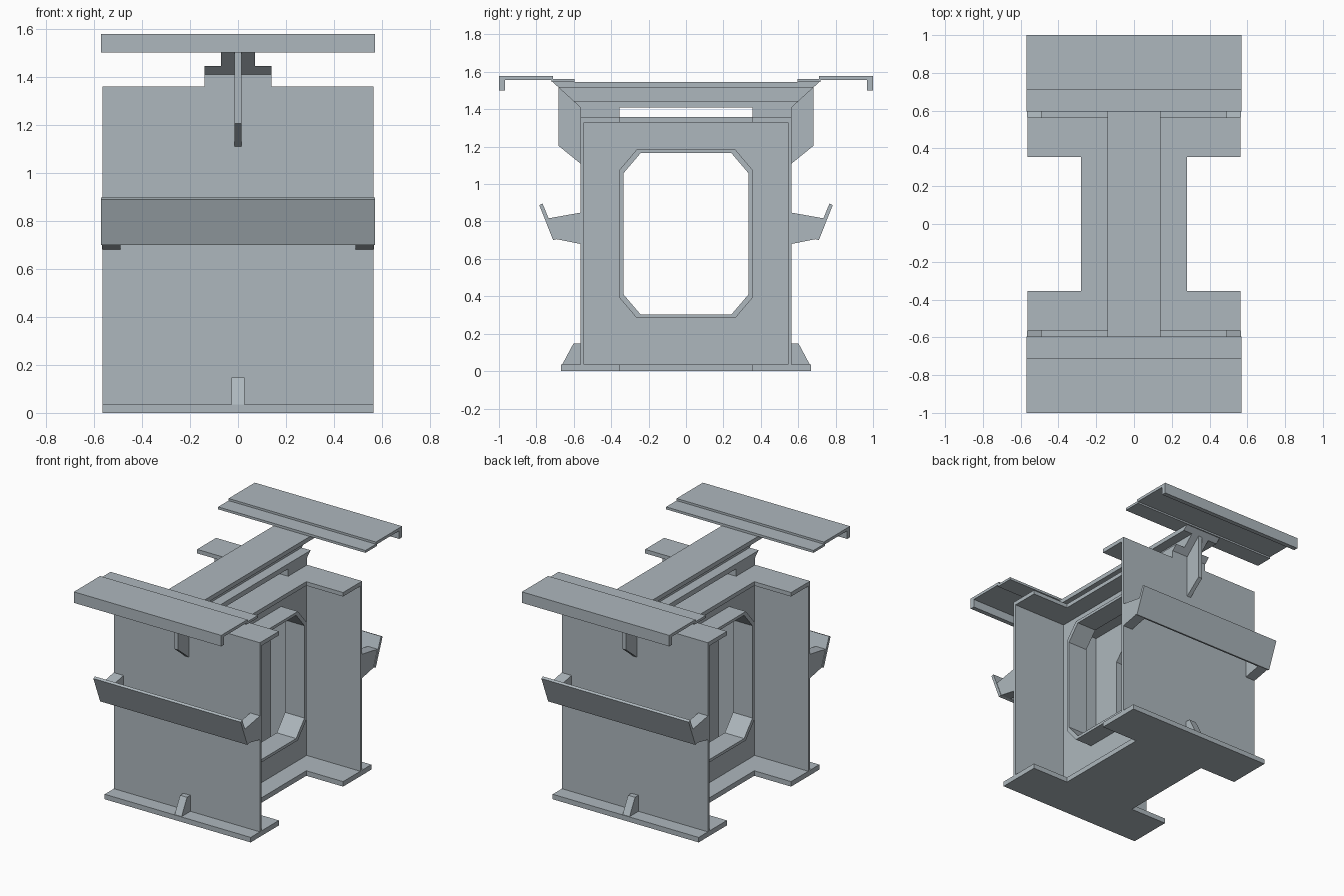
import bpy, bmesh

if "Cube" in bpy.data.objects:
    bpy.data.objects.remove(bpy.data.objects["Cube"])

mat = bpy.data.materials.new("blue_grey_steel")
mat.diffuse_color = (0.42, 0.475, 0.51, 1)
mat.use_nodes = True
mat.node_tree.nodes["Principled BSDF"].inputs["Base Color"].default_value = mat.diffuse_color


def finish(name, bm, mirror=(False, False, False)):
    bmesh.ops.remove_doubles(bm, verts=bm.verts[:], dist=1e-5)
    bmesh.ops.recalc_face_normals(bm, faces=bm.faces[:])
    me = bpy.data.meshes.new(name)
    bm.to_mesh(me)
    bm.free()
    me.materials.append(mat)
    ob = bpy.data.objects.new(name, me)
    bpy.context.collection.objects.link(ob)
    if any(mirror):
        m = ob.modifiers.new("mirror", 'MIRROR')
        m.use_axis = mirror
        m.use_mirror_merge = False
    return ob


def prism(name, pts, axis, lo, hi, mirror=(False, True, False)):
    """Extrude a profile: axis x takes (y, z), y takes (x, z), z takes (x, y)."""
    put = {'x': lambda p, d: (d, p[0], p[1]),
           'y': lambda p, d: (p[0], d, p[1]),
           'z': lambda p, d: (p[0], p[1], d)}[axis]
    bm = bmesh.new()
    a = [bm.verts.new(put(p, lo)) for p in pts]
    b = [bm.verts.new(put(p, hi)) for p in pts]
    bm.faces.new(a)
    bm.faces.new(b)
    for i in range(len(pts)):
        j = (i + 1) % len(pts)
        bm.faces.new((a[i], a[j], b[j], b[i]))
    return finish(name, bm, mirror)


def box(name, x0, x1, y0, y1, z0, z1, mirror=(False, True, False)):
    return prism(name, [(x0, y0), (x1, y0), (x1, y1), (x0, y1)], 'z', z0, z1, mirror)


def octagon(h, z0, z1, cy, cz):
    return [(h - cy, z0), (h, z0 + cz), (h, z1 - cz), (h - cy, z1),
            (cy - h, z1), (-h, z1 - cz), (-h, z0 + cz), (cy - h, z0)]


def frame(name, outer, inner, x0, x1):
    """Flat plate or collar with an eight-sided opening, on both x sides."""
    bm = bmesh.new()
    o0, o1, i0, i1 = [[bm.verts.new((x, *p)) for p in ring]
                      for ring, x in ((outer, x0), (outer, x1), (inner, x0), (inner, x1))]
    for i in range(8):
        j = (i + 1) % 8
        for a, b in ((o0, o1), (i0, i1), (o0, i0), (o1, i1)):
            bm.faces.new((a[i], a[j], b[j], b[i]))
    return finish(name, bm, (True, False, False))


def h_plate(name, ly, z0, z1):
    q = [(0.565, ly), (0.565, 0.355), (0.28, 0.355), (0.28, -0.355), (0.565, -0.355), (0.565, -ly)]
    pts = q + [(-x, y) for x, y in reversed(q)]
    return prism(name, pts, 'z', z0, z1, (False, False, False))


# Base and top plates, notched in the middle
h_plate("base_plate", 0.667, 0, 0.035)
h_plate("top_plate", 0.545, 1.33, 1.358)

# Side plates with a centre tab under the crossbeam
prism("side_plate", [(-0.565, 0.035), (0.565, 0.035), (0.565, 1.358), (0.14, 1.358),
                     (0.14, 1.41), (-0.14, 1.41), (-0.14, 1.358), (-0.565, 1.358)],
      'y', 0.545, 0.565)

# Twin webs with framed openings
hole_out = octagon(0.355, 0.283, 1.185, 0.092, 0.108)
hole_in = octagon(0.335, 0.303, 1.165, 0.092, 0.108)
frame("web_plate", octagon(0.545, 0.035, 1.33, 0, 0), hole_out, 0.13, 0.15)
frame("opening_collar", hole_out, hole_in, 0.13, 0.28)

# Spacer blocks between top plate and crossbeam
box("beam_spacer", -0.14, 0.14, 0.355, 0.545, 1.358, 1.41)

# I-section crossbeam with sloped ends
for name, hx, z0, z1 in (("beam_bottom_flange", 0.14, 1.41, 1.445),
                         ("beam_web", 0.07, 1.445, 1.515),
                         ("beam_top_flange", 0.14, 1.515, 1.545)):
    e0, e1 = [0.565 + (z - 1.41) * 1.09 for z in (z0, z1)]
    prism(name, [(-e0, z0), (e0, z0), (e1, z1), (-e1, z1)], 'x', -hx, hx,
          (False, False, False))

# Gusset under each beam end
prism("beam_gusset", [(0.565, 1.11), (0.682, 1.205), (0.682, 1.518), (0.565, 1.41)],
      'x', -0.015, 0.015)

# Stepped upper rails with a hanging lip
prism("upper_rail", [(0.595, 1.545), (0.72, 1.545), (0.72, 1.557), (0.968, 1.557),
                     (0.968, 1.5), (1.0, 1.5), (1.0, 1.577), (0.71, 1.577),
                     (0.71, 1.562), (0.595, 1.562)], 'x', -0.57, 0.57)

# Tilted side bars on end brackets
prism("side_bar", [(0.71, 0.70), (0.785, 0.888), (0.767, 0.896), (0.69, 0.706)],
      'x', -0.57, 0.57)
prism("bar_bracket", [(0.565, 0.68), (0.705, 0.708), (0.745, 0.815), (0.565, 0.847)],
      'x', 0.49, 0.566, (True, True, False))

# Small foot gussets
prism("foot_gusset", [(0.565, 0.035), (0.662, 0.035), (0.602, 0.147), (0.565, 0.147)],
      'x', -0.027, 0.027)
